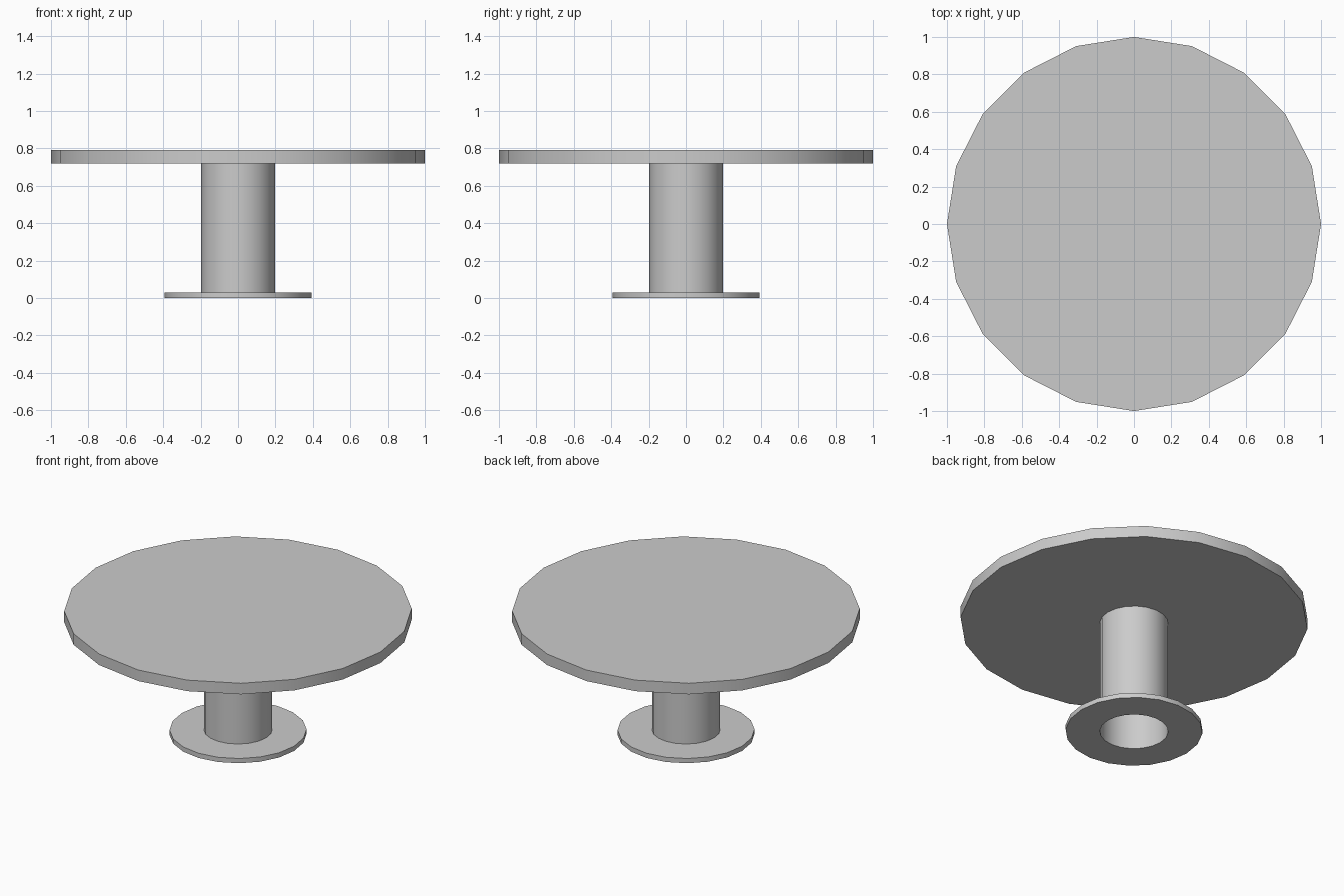
import bpy
import bmesh
from math import cos, sin, tau, radians

default = bpy.data.objects.get("Cube")
if default:
    bpy.data.objects.remove(default)

SIDES = 20
GREY = (0.6, 0.6, 0.6, 1)

mat = bpy.data.materials.new("light grey")
mat.use_nodes = True
mat.diffuse_color = GREY
mat.node_tree.nodes["Principled BSDF"].inputs["Base Color"].default_value = GREY


def lathe(name, profile, closed=False):
    """Spin a list of (radius, height) points; radius 0 makes a pole."""
    bm = bmesh.new()
    rings = []
    for r, z in profile:
        count = SIDES if r else 1
        rings.append([bm.verts.new((r * cos(tau * i / SIDES), r * sin(tau * i / SIDES), z))
                      for i in range(count)])
    pairs = list(zip(rings, rings[1:]))
    if closed:
        pairs.append((rings[-1], rings[0]))
    for a, b in pairs:
        for i in range(SIDES):
            j = (i + 1) % SIDES
            quad = [a[i % len(a)], a[j % len(a)], b[j % len(b)], b[i % len(b)]]
            bm.faces.new(list(dict.fromkeys(quad)))
    mesh = bpy.data.meshes.new(name)
    bm.to_mesh(mesh)
    bm.free()
    mesh.materials.append(mat)
    obj = bpy.data.objects.new(name, mesh)
    bpy.context.collection.objects.link(obj)
    bpy.ops.object.select_all(action="DESELECT")
    obj.select_set(True)
    bpy.context.view_layer.objects.active = obj
    bpy.ops.object.shade_smooth_by_angle(angle=radians(30))


# Round slab top
lathe("tabletop", [(0, 0.72), (1, 0.72), (1, 0.79), (0, 0.79)])
# Hollow pedestal, open at the floor
lathe("column", [(0.197, 0), (0.197, 0.72)])
# Flat foot ring around the pedestal
lathe("base_ring", [(0.197, 0), (0.394, 0), (0.394, 0.03), (0.197, 0.03)])
